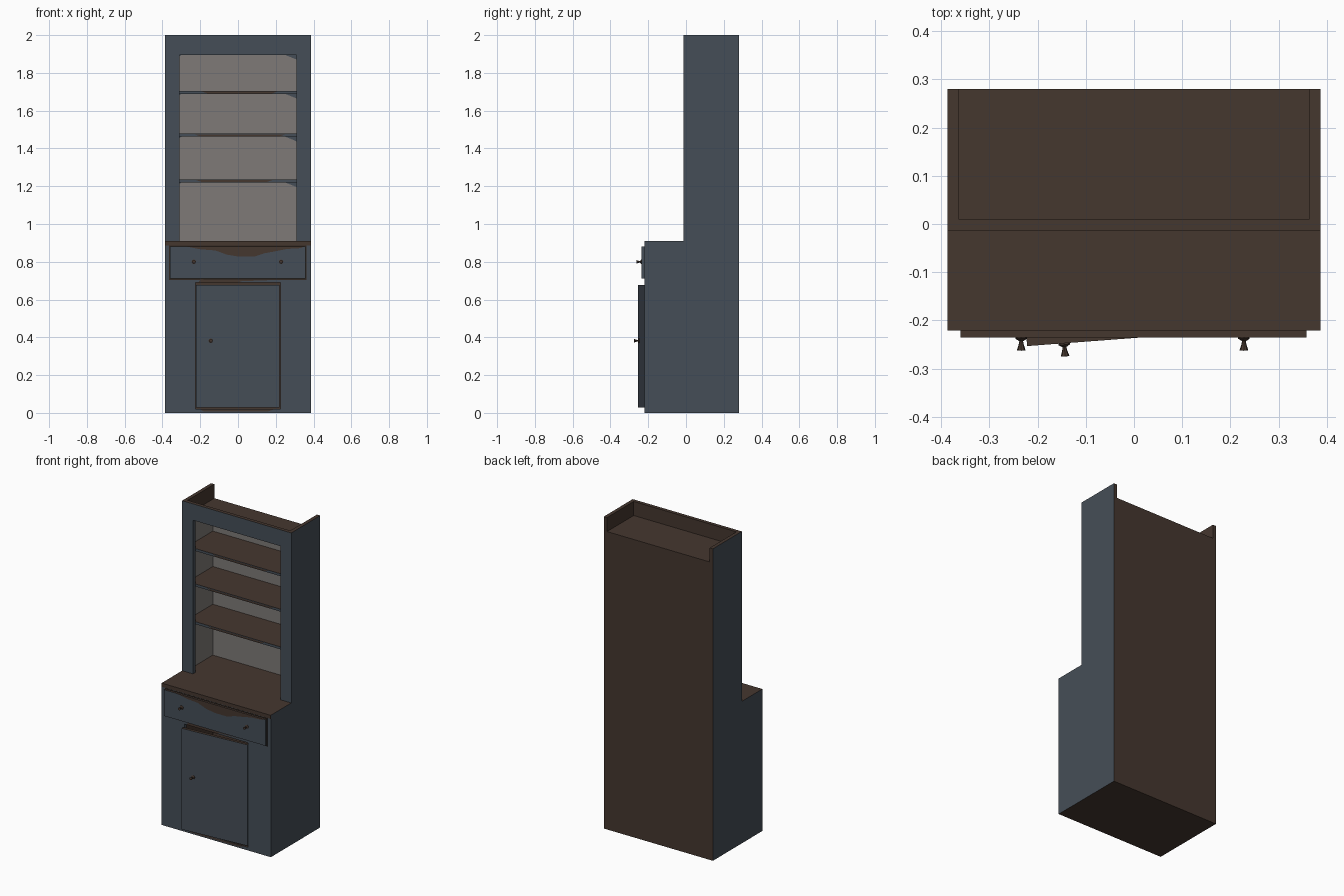
import bpy, bmesh, math
from mathutils import Vector, Matrix

if "Cube" in bpy.data.objects:
    bpy.data.objects.remove(bpy.data.objects["Cube"], do_unlink=True)


def material(name, rgb):
    m = bpy.data.materials.new(name)
    m.use_nodes = True
    m.diffuse_color = (*rgb, 1)
    m.node_tree.nodes["Principled BSDF"].inputs["Base Color"].default_value = (*rgb, 1)
    return m


MATS = [material("blue_paint", (0.060, 0.076, 0.096)),
        material("brown_wood", (0.060, 0.038, 0.028)),
        material("pale_lining", (0.21, 0.195, 0.185)),
        material("dark_wood", (0.032, 0.022, 0.016))]
BLUE, WOOD, PALE, DARK = range(4)


def finish(name, bm, rule):
    """Make an object and colour each face by a rule of normal and centre."""
    bmesh.ops.recalc_face_normals(bm, faces=bm.faces)
    me = bpy.data.meshes.new(name)
    bm.to_mesh(me)
    bm.free()
    for m in MATS:
        me.materials.append(m)
    for p in me.polygons:
        p.material_index = rule(p.normal, p.center)
    ob = bpy.data.objects.new(name, me)
    bpy.context.collection.objects.link(ob)
    return ob


def box(name, lo, hi, rule=lambda n, c: WOOD):
    bm = bmesh.new()
    lo, hi = Vector(lo), Vector(hi)
    bmesh.ops.create_cube(bm, size=1, matrix=Matrix.Translation((lo + hi) / 2)
                          @ Matrix.Diagonal((*(hi - lo), 1)))
    return finish(name, bm, rule)


def patch(name, points, y, colour=WOOD):
    """Flat worn area of x, z points on a front-facing surface."""
    bm = bmesh.new()
    bm.faces.new([bm.verts.new((x, y, z)) for x, z in points])
    ob = finish(name, bm, lambda n, c: colour)
    if ob.data.polygons[0].normal.y > 0:
        ob.data.flip_normals()
    return ob


def painted(n, c):
    return WOOD if abs(n.z) > 0.5 else BLUE


# Carcass: L-shaped side profile extruded across the width
W, INNER, FRONT, UPPER, BACK, COUNTER = 0.387, 0.364, -0.22, -0.013, 0.28, 0.91
bm = bmesh.new()
profile = [(FRONT, 0), (BACK, 0), (BACK, 2), (UPPER, 2), (UPPER, COUNTER), (FRONT, COUNTER)]
face = bm.faces.new([bm.verts.new((-W, y, z)) for y, z in profile])
ext = bmesh.ops.extrude_face_region(bm, geom=[face])
bmesh.ops.translate(bm, vec=(2 * W, 0, 0),
                    verts=[v for v in ext["geom"] if isinstance(v, bmesh.types.BMVert)])
carcass = finish("carcass", bm, painted)

# Hollow out the top tray, the shelf space, the cupboard and their openings
cuts = [((-INNER, 0.01, 1.91), (INNER, 0.4, 2.1)),
        ((-INNER, 0.01, COUNTER), (INNER, 0.265, 1.895)),
        ((-0.31, -0.1, COUNTER), (0.31, 0.1, 1.895)),
        ((-INNER, -0.197, 0.02), (INNER, 0.265, 0.69)),
        ((-0.226, -0.3, 0.02), (0.224, -0.1, 0.69))]
bpy.context.view_layer.objects.active = carcass
for lo, hi in cuts:
    cutter = box("cutter", lo, hi)
    cutter.hide_render = True
    mod = carcass.modifiers.new("cut", "BOOLEAN")
    mod.operation, mod.solver, mod.object = "DIFFERENCE", "EXACT", cutter
    bpy.ops.object.modifier_apply(modifier=mod.name)
    bpy.data.objects.remove(cutter, do_unlink=True)


def carcass_colour(n, c):
    if abs(n.z) > 0.5 or (n.y > 0.5 and c.z > 1.9) or c.y > BACK - 0.001:
        return WOOD
    if abs(n.x) > 0.5 and abs(c.x) < W - 0.01:
        if c.z > 1.9 or (c.z < COUNTER and c.y > -0.19):
            return WOOD
        return PALE if c.y > 0.02 else BLUE
    if abs(n.y) > 0.5 and c.y > -0.19 and c.z < COUNTER:
        return WOOD
    return PALE if c.y > 0.005 and abs(n.y) > 0.5 else BLUE


for p in carcass.data.polygons:
    p.material_index = carcass_colour(p.normal, p.center)

# Shelves with paint worn off the middle of the front edge
for i, (z, a, b) in enumerate([(1.705, -0.16, 0.18), (1.478, -0.2, 0.22), (1.236, -0.19, 0.15)]):
    box(f"shelf_{i + 1}", (-INNER, 0.01, z - 0.016), (INNER, 0.265, z), painted)
    patch(f"shelf_wear_{i + 1}", [(a, z - 0.014), (b, z - 0.014), (b + 0.03, z - 0.004),
                                  (a - 0.03, z - 0.004)], 0.009)

# Worn corners on the lining below the ceiling and shelves
for i, z in enumerate([1.895, 1.689, 1.462, 1.22]):
    patch(f"lining_wear_{i + 1}", [(0.25, z), (INNER, z), (INNER, z - 0.05), (0.3, z - 0.02)],
          0.264, BLUE)
    patch(f"lining_wear_left_{i + 1}", [(-0.3, z), (-INNER, z), (-INNER, z - 0.05)], 0.264, BLUE)

# Bare wooden edge of the counter
box("counter_edge", (-W, FRONT - 0.001, 0.887), (W, FRONT, COUNTER))

# Drawer front with a worn upper edge
DRAWER = FRONT - 0.015
box("drawer_gap", (-0.364, FRONT - 0.001, 0.704), (0.362, FRONT, 0.885),
    lambda n, c: DARK)
box("drawer_front", (-0.36, DRAWER, 0.712), (0.358, FRONT, 0.88), painted)
patch("drawer_wear", [(-0.27, 0.88), (-0.2, 0.866), (-0.12, 0.86), (-0.06, 0.838), (0, 0.828),
                      (0.09, 0.828), (0.14, 0.845), (0.2, 0.856), (0.26, 0.868), (0.33, 0.872),
                      (0.35, 0.88)], DRAWER - 0.001)

# Worn strips around the cupboard opening
patch("lintel_wear", [(-0.21, 0.69), (0, 0.69), (0.02, 0.698), (0.18, 0.702), (-0.2, 0.705)],
      FRONT - 0.001)
patch("sill_wear", [(-0.18, 0.008), (0.16, 0.008), (0.19, 0.018), (-0.2, 0.018)], FRONT - 0.001)

# Door, slightly ajar about its hinge
hinge = Matrix.Translation((0.22, FRONT, 0)) @ Matrix.Rotation(math.radians(4.3), 4, "Z")
door = box("door", (-0.443, 0, 0.028), (0, 0.018, 0.676), painted)
door.matrix_world = hinge


def knob(name, place):
    """Turned knob: base disc, thin neck and flared end."""
    bm = bmesh.new()
    pts = [(0, 0), (0.012, 0), (0.012, -0.003), (0.004, -0.008), (0.005, -0.014),
           (0.009, -0.027), (0, -0.028)]
    verts = [bm.verts.new((r, y, 0)) for r, y in pts]
    edges = [bm.edges.new(pair) for pair in zip(verts, verts[1:])]
    bmesh.ops.spin(bm, geom=verts + edges, cent=(0, 0, 0), axis=(0, 1, 0),
                   angle=math.tau, steps=8)
    bmesh.ops.remove_doubles(bm, verts=bm.verts, dist=0.0005)
    finish(name, bm, lambda n, c: WOOD).matrix_world = place


# Knobs
knob("drawer_knob_right", Matrix.Translation((-0.234, DRAWER, 0.8)))
knob("drawer_knob_left", Matrix.Translation((0.228, DRAWER, 0.8)))
knob("door_knob", hinge @ Matrix.Translation((-0.366, 0, 0.382)))
